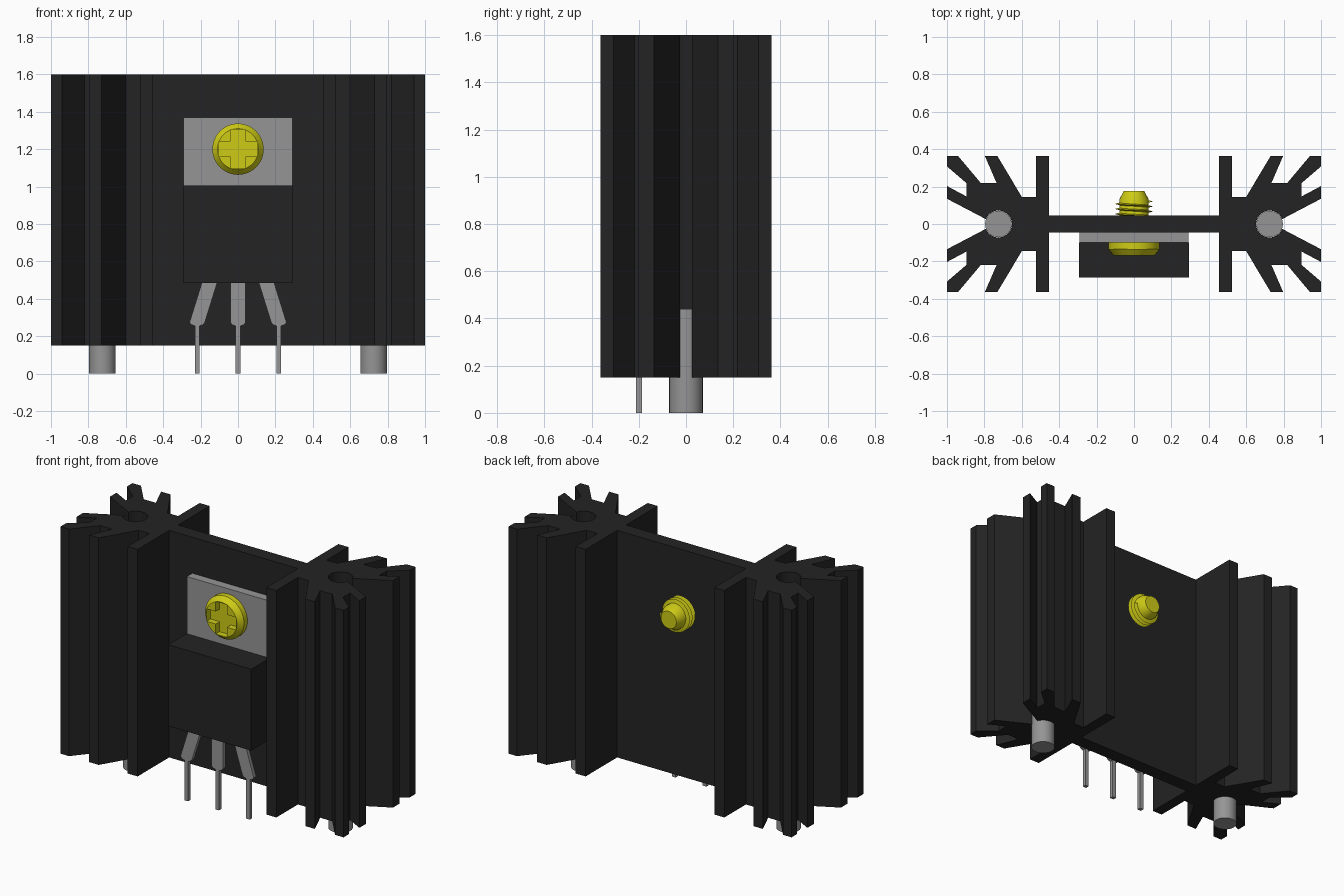
import bpy, bmesh, math
from mathutils import Matrix, Vector

if "Cube" in bpy.data.objects:
    bpy.data.objects.remove(bpy.data.objects["Cube"], do_unlink=True)


def material(name, rgb):
    m = bpy.data.materials.new(name)
    m.use_nodes = True
    m.diffuse_color = (*rgb, 1)
    m.node_tree.nodes["Principled BSDF"].inputs["Base Color"].default_value = (*rgb, 1)
    return m


BLACK = material("black", (0.017, 0.017, 0.017))
GREY = material("metal grey", (0.3, 0.3, 0.3))
YELLOW = material("yellow", (0.62, 0.6, 0.008))


def finish(name, bm, mat, smooth=False):
    bmesh.ops.recalc_face_normals(bm, faces=bm.faces)
    me = bpy.data.meshes.new(name)
    bm.to_mesh(me)
    bm.free()
    ob = bpy.data.objects.new(name, me)
    bpy.context.collection.objects.link(ob)
    me.materials.append(mat)
    if smooth:
        bpy.ops.object.select_all(action="DESELECT")
        ob.select_set(True)
        bpy.context.view_layer.objects.active = ob
        bpy.ops.object.shade_smooth_by_angle(angle=math.radians(30))
    return ob


def prism(name, points, offset, mat):
    """Extrude a flat outline of 3D points along an offset."""
    bm = bmesh.new()
    face = bm.faces.new([bm.verts.new(p) for p in points])
    new = bmesh.ops.extrude_face_region(bm, geom=[face])["geom"]
    bmesh.ops.translate(bm, vec=offset, verts=[v for v in new if isinstance(v, bmesh.types.BMVert)])
    return finish(name, bm, mat)


def box(name, lo, hi, mat):
    pts = [(lo[0], lo[1], lo[2]), (hi[0], lo[1], lo[2]), (hi[0], hi[1], lo[2]), (lo[0], hi[1], lo[2])]
    return prism(name, pts, (0, 0, hi[2] - lo[2]), mat)


def lathe(name, profile, z, mat, steps=48):
    """Spin (radius, y) points around a y-directed axis at height z."""
    bm = bmesh.new()
    verts = [bm.verts.new((r, y, z)) for r, y in profile]
    edges = [bm.edges.new(p) for p in zip(verts, verts[1:])]
    bmesh.ops.spin(bm, geom=verts + edges, cent=(0, 0, z), axis=(0, 1, 0),
                   angle=2 * math.pi, steps=steps, use_duplicate=False)
    bmesh.ops.remove_doubles(bm, verts=bm.verts, dist=1e-5)
    return finish(name, bm, mat, True)


# Extruded heat sink: quarter outline, slotted pin bore, then mirrored
HOLE_X, HOLE_R, SLOT = 0.725, 0.072, 0.026
quarter = [(0.455, 0.045), (0.455, 0.363), (0.525, 0.363), (0.525, 0.145), (0.6, 0.145),
           (0.73, 0.363), (0.797, 0.363), (0.735, 0.22), (0.82, 0.22), (0.94, 0.363),
           (1.0, 0.363), (1.0, 0.308), (0.895, 0.218), (0.895, 0.147), (1.0, 0.203), (1.0, 0.135)]
a0 = math.asin(SLOT / HOLE_R)
arc = [a0 + (2 * math.pi - 2 * a0) * i / 32 for i in range(33)]
bore = [(HOLE_X + HOLE_R * math.cos(a), HOLE_R * math.sin(a)) for a in arc]
half = quarter + bore + [(x, -y) for x, y in reversed(quarter)]
outline = half + [(-x, y) for x, y in reversed(half)]
prism("heat_sink", [(x, y, 0.15) for x, y in outline], (0, 0, 1.45), BLACK)

# Mounting pins pressed into the bores
for side, sx in (("left", 1), ("right", -1)):
    bm = bmesh.new()
    bmesh.ops.create_cone(bm, cap_ends=True, segments=32, radius1=0.071, radius2=0.071, depth=0.44,
                          matrix=Matrix.Translation((sx * HOLE_X, 0, 0.22)))
    finish(side + "_mounting_pin", bm, GREY, True)

# Transistor: metal tab and moulded body
box("metal_tab", (-0.292, -0.1, 0.49), (0.292, -0.045, 1.37), GREY)
box("transistor_body", (-0.293, -0.285, 0.485), (0.293, -0.098, 1.005), BLACK)

# Leads: wide shoulder narrowing to a thin leg, outer ones splayed
for name, top, bottom in (("right_lead", -0.148, -0.218), ("middle_lead", 0, 0), ("left_lead", 0.148, 0.218)):
    w, t = 0.041, 0.013
    pts = [(top - w, 0.5), (bottom - w, 0.275), (bottom - w + 0.008, 0.262), (bottom - t, 0.255),
           (bottom - t, 0), (bottom + t, 0), (bottom + t, 0.255), (bottom + w - 0.008, 0.262),
           (bottom + w, 0.275), (top + w, 0.5)]
    prism(name, [(x, -0.211, z) for x, z in pts], (0, 0.024, 0), GREY)

# Screw head with a cross recess
Z = 1.2
head = lathe("screw_head", [(0, -0.095), (0.137, -0.095), (0.137, -0.135), (0.11, -0.168), (0, -0.168)], Z, YELLOW)
a, b = 0.04, 0.104
cross = [(a, a), (a, b), (-a, b), (-a, a), (-b, a), (-b, -a), (-a, -a), (-a, -b), (a, -b), (a, -a), (b, -a), (b, a)]
cutter = prism("cross_cutter", [(x, -0.2, Z + z) for x, z in cross], (0, 0.072, 0), YELLOW)
cutter.hide_render = True
cutter.hide_viewport = True
cut = head.modifiers.new("cross_recess", "BOOLEAN")
cut.operation = "DIFFERENCE"
cut.solver = "EXACT"
cut.object = cutter

# Screw shank with a tapered tip
lathe("screw_shank", [(0, -0.1), (0.078, -0.1), (0.078, 0.132), (0.055, 0.176), (0, 0.176)], Z, YELLOW)

# Thread: a thin helical ridge around the shank
bm = bmesh.new()
rows = []
turns, steps, pitch = 3, 32, 0.027
for i in range(turns * steps + 1):
    ang = 2 * math.pi * i / steps
    y = 0.04 + pitch * i / steps
    rows.append([bm.verts.new((r * math.cos(ang), y + dy, Z + r * math.sin(ang)))
                 for r, dy in ((0.074, -0.007), (0.102, 0), (0.074, 0.007))])
for p, q in zip(rows, rows[1:]):
    for j in range(3):
        k = (j + 1) % 3
        bm.faces.new((p[j], p[k], q[k], q[j]))
bm.faces.new(rows[0])
bm.faces.new(rows[-1])
finish("screw_thread", bm, YELLOW, True)
